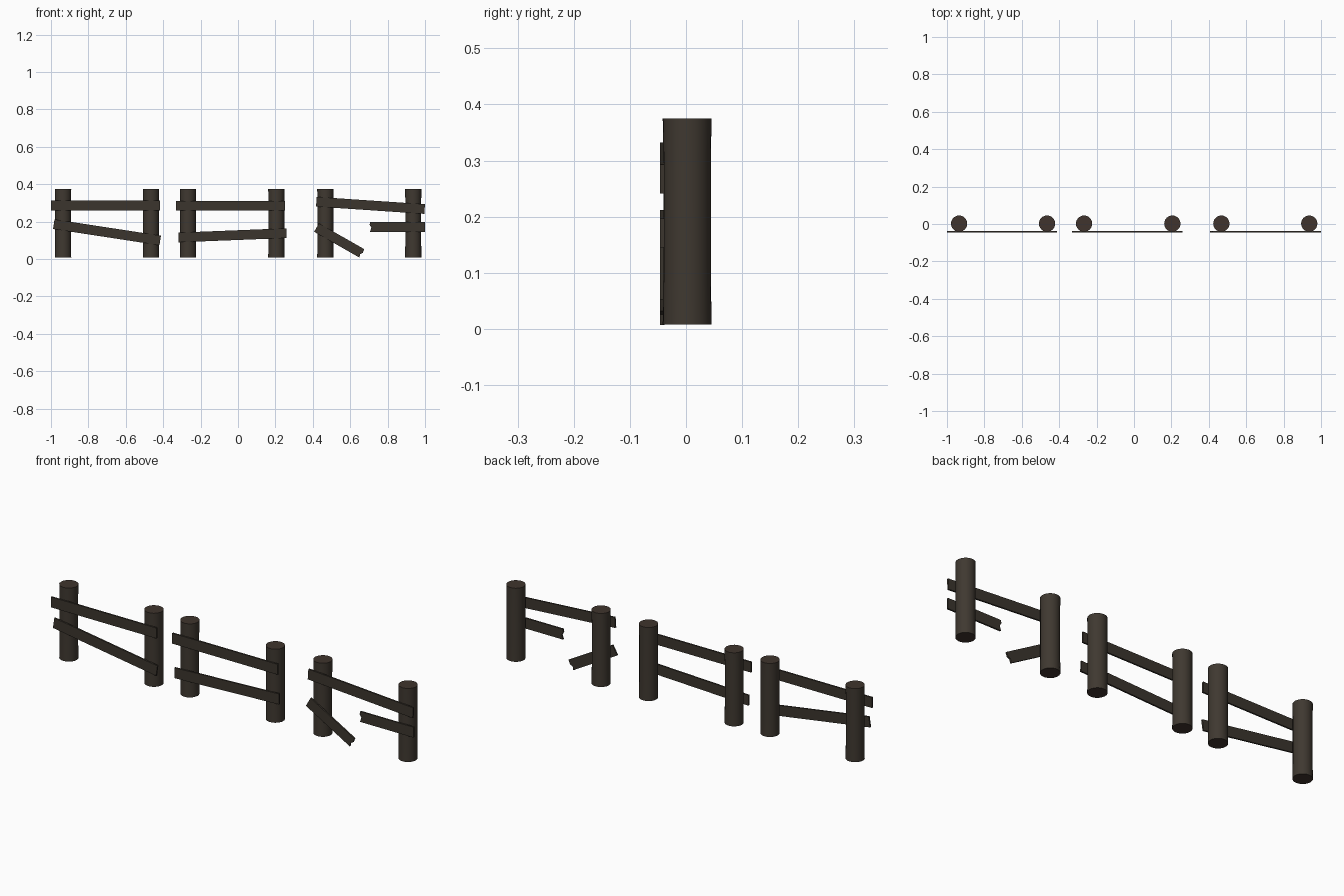
import bpy, bmesh, math

if "Cube" in bpy.data.objects:
    bpy.data.objects.remove(bpy.data.objects["Cube"])


def material(name, rgb):
    m = bpy.data.materials.new(name)
    m.diffuse_color = (*rgb, 1)
    m.use_nodes = True
    m.node_tree.nodes["Principled BSDF"].inputs["Base Color"].default_value = m.diffuse_color
    return m


BARK = material("dark bark", (0.050, 0.040, 0.030))
PLANK = material("dark plank", (0.044, 0.036, 0.027))
CUT = material("cut wood end", (0.050, 0.034, 0.026))


def finish(name, bm, mats):
    bmesh.ops.recalc_face_normals(bm, faces=bm.faces)
    me = bpy.data.meshes.new(name)
    bm.to_mesh(me)
    bm.free()
    for m in mats:
        me.materials.append(m)
    ob = bpy.data.objects.new(name, me)
    bpy.context.collection.objects.link(ob)
    return ob


# Round posts, very slightly thinner between the ends
def post(name, x):
    bm = bmesh.new()
    n = 24
    rings = []
    for z, r in [(0.008, 0.0435), (0.09, 0.0425), (0.31, 0.0425), (0.375, 0.0435)]:
        rings.append([bm.verts.new((x + r * math.cos(2 * math.pi * i / n),
                                    0.002 + r * math.sin(2 * math.pi * i / n), z))
                      for i in range(n)])
    for a, b in zip(rings, rings[1:]):
        for i in range(n):
            j = (i + 1) % n
            bm.faces.new((a[i], a[j], b[j], b[i])).smooth = True
    for ring in (rings[0], rings[-1]):
        bm.faces.new(ring).material_index = 1
    ob = finish(name, bm, [BARK, CUT])
    bpy.context.view_layer.objects.active = ob
    ob.select_set(True)
    bpy.ops.object.shade_smooth_by_angle(angle=math.radians(40))
    ob.select_set(False)


# Thin planks from one end to the other; a broken end gets a splintered notch
def rail(name, start, end, broken=None):
    (x0, z0), (x1, z1) = start, end
    length = math.hypot(x1 - x0, z1 - z0)
    dx, dz = (x1 - x0) / length, (z1 - z0) / length
    h = 0.026
    outline = [(0, -h), (length, -h), (length, h), (0, h)]
    if broken == "end":
        outline[2:2] = [(length - 0.006, -0.008), (length + 0.003, 0.004)]
    if broken == "start":
        outline += [(-0.002, 0.012), (0.007, -0.004)]
    bm = bmesh.new()
    face = bm.faces.new([bm.verts.new((x0 + u * dx - v * dz, -0.0465, z0 + u * dz + v * dx))
                         for u, v in outline])
    out = bmesh.ops.extrude_face_region(bm, geom=[face])
    verts = [g for g in out["geom"] if isinstance(g, bmesh.types.BMVert)]
    bmesh.ops.translate(bm, verts=verts, vec=(0, 0.008, 0))
    finish(name, bm, [PLANK])


for i, x in enumerate((-0.935, -0.465, -0.267, 0.205, 0.467, 0.937)):
    post(f"post_{i + 1}", x)

rail("left_upper_rail", (-1.0, 0.286), (-0.418, 0.286))
rail("left_lower_rail", (-0.985, 0.186), (-0.416, 0.099))
rail("middle_upper_rail", (-0.331, 0.284), (0.251, 0.284))
rail("middle_lower_rail", (-0.318, 0.115), (0.259, 0.138))
rail("right_upper_rail", (0.419, 0.306), (0.998, 0.267))
rail("broken_rail_hanging", (0.420, 0.168), (0.662, 0.030), "end")
rail("broken_rail_stub", (0.706, 0.171), (1.0, 0.171), "start")
